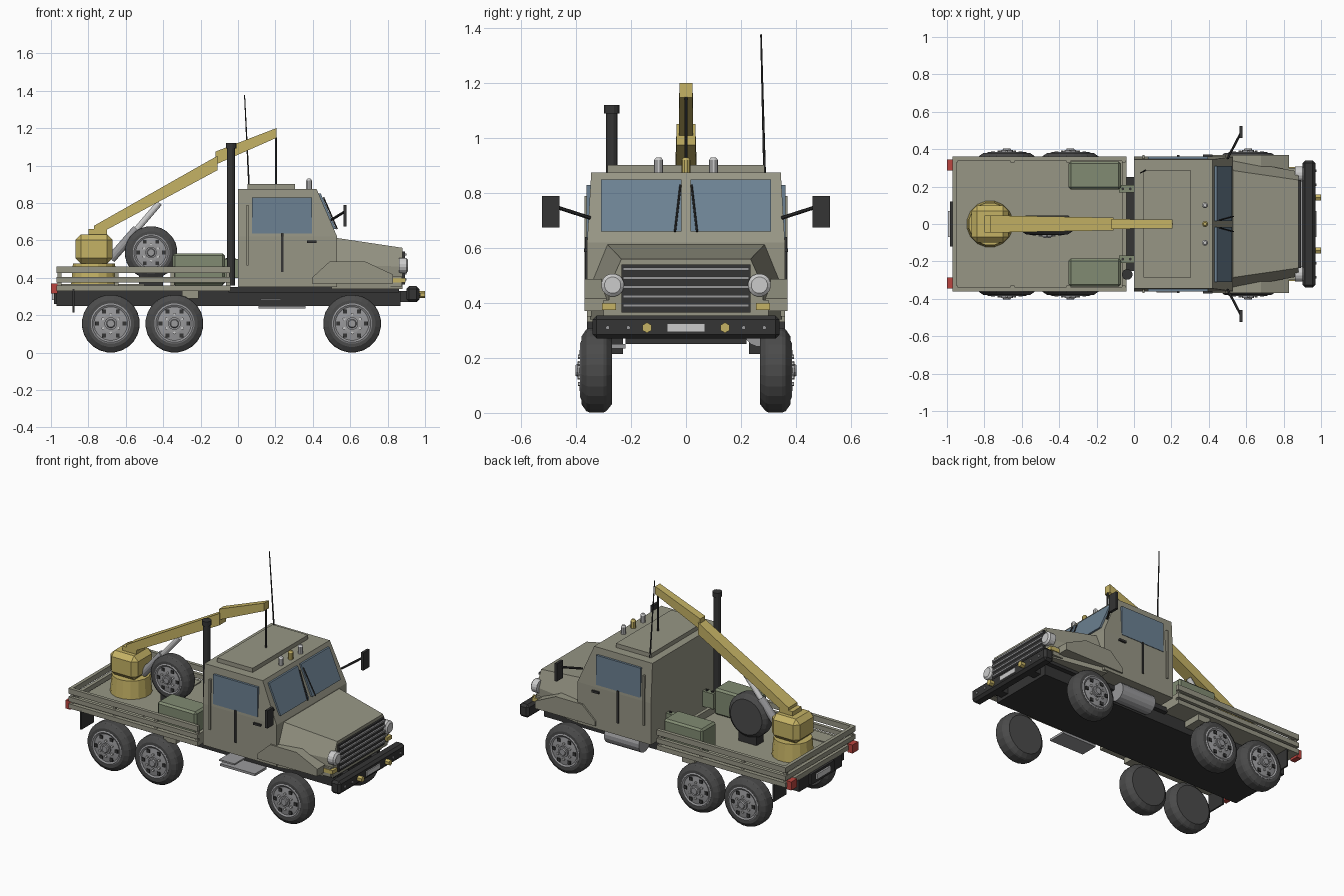
import bpy, bmesh, math
from mathutils import Vector

if "Cube" in bpy.data.objects:
    bpy.data.objects.remove(bpy.data.objects["Cube"])

def mat(name, r, g, b):
    m = bpy.data.materials.new(name)
    m.diffuse_color = (r, g, b, 1)
    m.use_nodes = True
    m.node_tree.nodes["Principled BSDF"].inputs["Base Color"].default_value = m.diffuse_color
    return m

BODY = mat("olive", .31, .305, .235)
GREEN = mat("green", .22, .26, .17)
YELLOW = mat("yellow", .56, .45, .13)
DARK = mat("dark", .035, .035, .035)
TYRE = mat("tyre", .07, .07, .07)
GLASS = mat("glass", .15, .22, .29)
STEEL = mat("steel", .32, .32, .33)
LIGHT = mat("lamp", .55, .56, .58)
RED = mat("red", .5, .06, .05)

def finish(name, bm, m):
    bmesh.ops.recalc_face_normals(bm, faces=bm.faces)
    me = bpy.data.meshes.new(name)
    bm.to_mesh(me)
    bm.free()
    me.materials.append(m)
    ob = bpy.data.objects.new(name, me)
    bpy.context.collection.objects.link(ob)
    return ob

def loft(name, rings, m, bevel=0):
    """Skin closed rings of points and cap both ends."""
    bm = bmesh.new()
    vs = [[bm.verts.new(p) for p in r] for r in rings]
    n = len(rings[0])
    for a, b in zip(vs, vs[1:]):
        for i in range(n):
            bm.faces.new((a[i], a[(i + 1) % n], b[(i + 1) % n], b[i]))
    bm.faces.new(vs[0][::-1])
    bm.faces.new(vs[-1])
    ob = finish(name, bm, m)
    if bevel:
        mod = ob.modifiers.new("bevel", 'BEVEL')
        mod.width, mod.segments = bevel, 1
    return ob

def box(name, x0, x1, y0, y1, z0, z1, m, bevel=0):
    ring = lambda z: [(x0, y0, z), (x1, y0, z), (x1, y1, z), (x0, y1, z)]
    return loft(name, [ring(z0), ring(z1)], m, bevel)

def pair(name, x0, x1, y0, y1, z0, z1, m, bevel=0):
    for s, side in ((-1, "right"), (1, "left")):
        a, b = sorted((s * y0, s * y1))
        box(f"{side}_{name}", x0, x1, a, b, z0, z1, m, bevel)

def prism(name, pts, y0, y1, m):
    return loft(name, [[(x, y, z) for x, z in pts] for y in (y0, y1)], m)

def lathe(name, origin, axis, prof, m, n=24):
    """Turn (distance, radius) pairs about an axis."""
    o, q = Vector(origin), Vector(axis).to_track_quat('Z', 'Y')
    rings = [[o + q @ Vector((r * math.cos(t), r * math.sin(t), d))
              for t in (2 * math.pi * (i + .5) / n for i in range(n))] for d, r in prof]
    return loft(name, rings, m)

def rod(name, a, b, r, m, n=12, r2=None):
    d = Vector(b) - Vector(a)
    return lathe(name, a, d, [(0, r), (d.length, r2 or r)], m, n)

# wheels: chamfered tyre, dished rim, hub, holes and nuts
def wheel(name, x, y, z, s, k=1):
    def part(pn, dx, dz, prof, m, n):
        lathe(f"{name}_{pn}", (x + dx * k, y, z + dz * k), (0, s, 0),
              [(d * k, r * k) for d, r in prof], m, n)
    part("tyre", 0, 0, [(-.055, .125), (-.035, .15), (-.025, .155), (.025, .155),
                        (.038, .15), (.055, .125), (.055, .108), (.045, .105)], TYRE, 24)
    part("rim", 0, 0, [(.03, .108), (.056, .108), (.06, .1), (.054, .09), (.06, .05)], STEEL, 24)
    part("hub", 0, 0, [(.05, .034), (.07, .034), (.07, .024), (.078, .02)], STEEL, 12)
    for i in range(6):
        c, q = math.cos(i * math.pi / 3), math.sin(i * math.pi / 3)
        part("hole", .074 * c, .074 * q, [(.04, .015), (.063, .015)], DARK, 4)
        c, q = math.cos((i + .5) * math.pi / 3), math.sin((i + .5) * math.pi / 3)
        part("nut", .05 * c, .05 * q, [(.04, .008), (.068, .008)], LIGHT, 6)

for s, side in ((-1, "right"), (1, "left")):
    for x, pos in ((-.68, "rear"), (-.34, "middle"), (.61, "front")):
        wheel(f"{side}_{pos}_wheel", x, s * .325, .155, s)
wheel("spare_wheel", -.465, -.005, .535, -1, .91)
box("spare_stand", -.53, -.40, -.04, .03, .36, .42, DARK)

# chassis and fittings below it
box("chassis", -.97, .87, -.22, .22, .25, .33, DARK)
box("chassis_cab_mount", -.05, .86, -.25, .25, .32, .35, DARK)
rod("fuel_tank", (.11, .27, .30), (.36, .27, .30), .06, STEEL, 16)
box("step", .11, .36, -.34, -.22, .235, .25, STEEL)
box("upper_step", .12, .23, -.365, -.25, .28, .29, STEEL)
pair("bed_bracket", -.30, -.21, .22, .34, .29, .33, BODY)
pair("mud_flap", -.885, -.875, .23, .36, .215, .34, DARK)

# load bed with slatted sides
box("bed_floor", -.97, -.04, -.36, .36, .33, .36, BODY)
pair("bed_side_plate", -.95, -.50, .235, .335, .355, .366, BODY)
for z0, z1 in ((.375, .405), (.425, .46)):
    pair("bed_slat", -.97, -.04, .338, .36, z0, z1, BODY)
    box("tail_slat", -.97, -.948, -.338, .338, z0, z1, BODY)
box("front_slat", -.062, -.04, -.338, .338, .36, .405, BODY)
for x in (-.965, -.66, -.36, -.065):
    pair("bed_post", x, x + .02, .33, .345, .36, .455, BODY)
pair("tool_box", -.35, -.07, .185, .335, .36, .53, GREEN, .012)
pair("headboard_latch", -.08, .005, .168, .208, .40, .50, GREEN)
for s in (-1, 1):
    for x in (-.06, -.02):
        rod("latch_bolt", (x, s * .188, .5), (x, s * .188, .507), .008, DARK, 6)
pair("tail_lamp", -1, -.965, .285, .345, .315, .37, RED)
box("rear_plate_holder", -.985, -.97, -.12, .12, .26, .33, DARK)
box("rear_plate", -.995, -.985, -.07, .07, .28, .315, LIGHT)

# crane
rod("crane_base", (-.77, 0, .36), (-.77, 0, .475), .125, YELLOW, 16, .115)
box("crane_turret", -.87, -.67, -.1, .1, .475, .632, YELLOW, .03)
def boom(name, a, b):
    loft(name, [[(x, -w, z0), (x, w, z0), (x, w, z1), (x, -w, z1)]
                for x, w, z0, z1 in (a, b)], YELLOW)
boom("main_boom", (-.77, .046, .62, .678), (-.11, .034, .975, 1.052))
boom("boom_extension", (-.12, .026, 1.005, 1.075), (.205, .024, 1.148, 1.2))
box("boom_foot", -.80, -.70, -.045, .045, .62, .66, YELLOW)
rod("lift_cylinder", (-.68, 0, .50), (-.54, 0, .66), .026, STEEL)
rod("lift_piston", (-.54, 0, .66), (-.42, 0, .80), .017, LIGHT)
rod("hoist_cable", (.203, 0, 1.15), (.203, 0, .9), .006, DARK, 8)

# cab shell, roof hatch, bonnet
def cab_ring(z, x1, w):
    return [(0, -w, z), (x1, -w, z), (x1, w, z), (0, w, z)]
loft("cab", [cab_ring(.35, .53, .36), cab_ring(.62, .53, .36), cab_ring(.875, .42, .345)], BODY)
box("roof_hatch", .05, .305, -.285, .285, .87, .902, BODY)
def hood_ring(x, lo, top, zs, zt):
    half = [(lo, .34), (lo, zs), (top, zt)]
    return [(x, -y, z) for y, z in half] + [(x, y, z) for y, z in half[::-1]]
loft("bonnet", [hood_ring(.50, .35, .29, .47, .617), hood_ring(.88, .28, .235, .46, .56)], BODY)
FENDER = [(.395, .37), (.395, .40), (.49, .487), (.68, .487), (.83, .417), (.83, .37)]
wx = lambda z: .53 - (z - .62) / .255 * .11
for s, side in ((-1, "right"), (1, "left")):
    prism(side + "_fender", FENDER, s * .25, s * .37, BODY)
    prism(side + "_windscreen", [(wx(.66) - .01, .66), (wx(.66) + .012, .66),
                                 (wx(.85) + .012, .85), (wx(.85) - .01, .85)],
          s * .016, s * .31, GLASS)
    # mirror on its arm, wiper
    rod(side + "_mirror_arm", (.50, s * .35, .71), (.573, s * .49, .755), .007, DARK, 8)
    box(side + "_mirror", .563, .58, s * .493 - .032, s * .493 + .032, .675, .79, DARK)
    rod(side + "_wiper", (wx(.66) + .018, s * .04, .66), (wx(.83) + .018, s * .02, .83), .004, DARK, 6)
    # headlamp, fog lamp, bumper bolts
    lathe(side + "_headlamp", (.86, s * .267, .465), (1, 0, 0),
          [(0, .042), (.04, .042), (.05, .03)], LIGHT, 16)
    rod(side + "_fog_lamp", (.96, s * .142, .31), (1, s * .142, .31), .019, YELLOW, 6)
    for y in (.21, .285):
        rod("bumper_bolt", (.965, s * y, .31), (.976, s * y, .31), .008, STEEL, 8)
pair("indicator", .83, .895, .255, .305, .375, .40, YELLOW)
pair("indicator_mount", .80, .875, .23, .30, .35, .41, BODY)

# doors
pair("side_window", .075, .395, .33, .362, .637, .83, GLASS)
pair("door_handle", .37, .42, .355, .372, .585, .598, DARK)
pair("door_trim", .23, .242, .355, .368, .43, .64, DARK)
pair("grab_rail", .045, .056, .34, .37, .465, .79, BODY)

# grille and bumper
box("grille", .86, .892, -.235, .235, .365, .54, DARK)
for i in range(5):
    z = .385 + i * .0335
    box("grille_bar", .885, .902, -.23, .23, z, z + .011, STEEL)
box("bumper", .90, .97, -.34, .34, .27, .355, DARK, .015)
pair("bumper_bracket", .85, .92, .12, .18, .27, .33, DARK)
box("front_plate", .965, .977, -.07, .07, .295, .326, LIGHT)

# roof lamps, exhaust stack, aerial
for y, m in ((-.1, LIGHT), (0, YELLOW), (.1, LIGHT)):
    lathe("roof_lamp", (.38, y, .87), (0, 0, 1), [(0, .016), (.05, .016), (.06, .009)], m, 10)
lathe("exhaust_stack", (-.037, -.27, .36), (0, 0, 1),
      [(0, .022), (.73, .022), (.73, .029), (.76, .029)], DARK, 12)
rod("aerial", (.06, .286, .87), (.035, .273, 1.378), .005, DARK, 6, .003)
